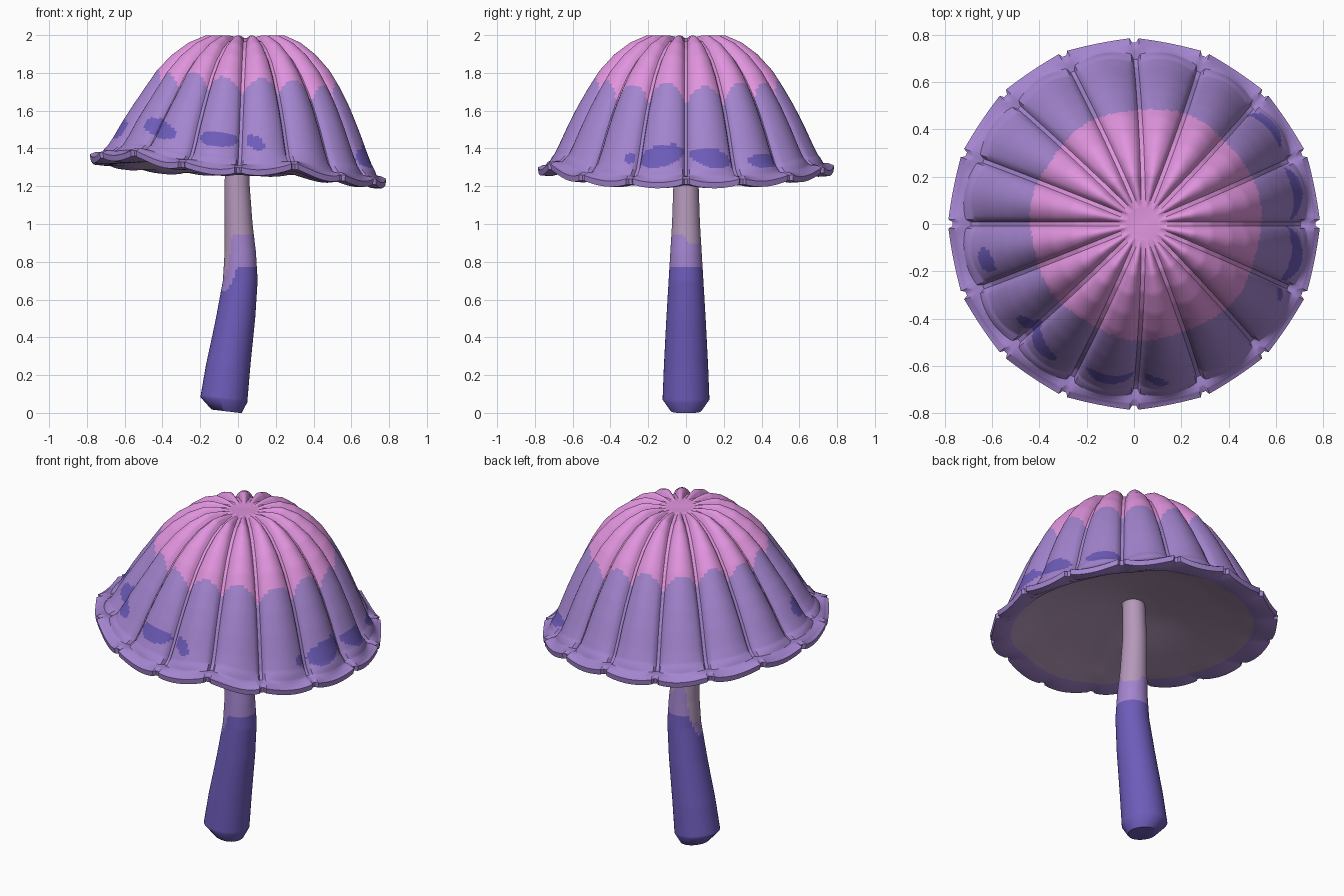
import bpy, bmesh, math
from math import sin, cos, pi, hypot, degrees, atan2

if "Cube" in bpy.data.objects:
    bpy.data.objects.remove(bpy.data.objects["Cube"])


def material(name, rgb):
    m = bpy.data.materials.new(name)
    lin = [c / 12.92 if c < 0.04 else ((c + 0.055) / 1.055) ** 2.4 for c in rgb]
    m.diffuse_color = (*lin, 1)
    m.use_nodes = True
    m.node_tree.nodes["Principled BSDF"].inputs["Base Color"].default_value = m.diffuse_color
    return m


PINK, PURPLE, BLUE, MAUVE = range(4)
MATS = [material("pink", (0.88, 0.58, 0.87)), material("purple", (0.64, 0.52, 0.81)),
        material("blue", (0.43, 0.36, 0.73)), material("pale_mauve", (0.71, 0.60, 0.73))]


def lerp(a, b, t):
    return a + (b - a) * t


def smooth(a, b, x):
    t = max(0, min(1, (x - a) / (b - a)))
    return t * t * (3 - 2 * t)


def table(points, x):
    for p, q in zip(points, points[1:]):
        if x <= q[0]:
            t = (x - p[0]) / (q[0] - p[0])
            return [lerp(a, b, t) for a, b in zip(p[1:], q[1:])]
    return list(points[-1][1:])


def loft(name, rings, colour, angle):
    """Skin a list of vertex rings, cap both ends, colour faces by rule."""
    bm = bmesh.new()
    vr = [[bm.verts.new(p) for p in ring] for ring in rings]
    n = len(vr[0])
    for k, (a, b) in enumerate(zip(vr, vr[1:])):
        for i in range(n):
            j = (i + 1) % n
            f = bm.faces.new((a[i], a[j], b[j], b[i]))
            f.material_index = colour(f.calc_center_median(), k)
    for k, ring in ((0, vr[0]), (len(vr), vr[-1])):
        f = bm.faces.new(ring)
        f.material_index = colour(f.calc_center_median(), k)
    bmesh.ops.recalc_face_normals(bm, faces=bm.faces)
    me = bpy.data.meshes.new(name)
    bm.to_mesh(me)
    bm.free()
    for m in MATS:
        me.materials.append(m)
    ob = bpy.data.objects.new(name, me)
    bpy.context.collection.objects.link(ob)
    bpy.ops.object.select_all(action='DESELECT')
    ob.select_set(True)
    bpy.context.view_layer.objects.active = ob
    bpy.ops.object.shade_smooth_by_angle(angle=math.radians(angle))
    return ob


# ---- cap: ribbed dome with a wavy rim -------------------------------------
SECTORS = 16
STEP = 2 * pi / SECTORS
LOBE = 14
# lowest rim height every 22.5 degrees, counter-clockwise from +x
RIM = [1.19, 1.19, 1.21, 1.25, 1.26, 1.26, 1.28, 1.31,
       1.32, 1.33, 1.34, 1.28, 1.25, 1.27, 1.21, 1.19]
TOP = [(0.07, 1.986), (0.13, 1.987), (0.21, 1.977), (0.29, 1.937), (0.37, 1.870),
       (0.44, 1.787), (0.50, 1.693), (0.55, 1.605), (0.60, 1.505), (0.645, 1.405),
       (0.675, 1.345), (0.71, 1.305), (0.75, 1.298), (0.778, 1.285)]
UNDER = [(0.774, 1.255), (0.72, 1.250), (0.66, 1.265), (0.58, 1.305), (0.45, 1.34),
         (0.28, 1.38), (0.16, 1.405), (0.06, 1.42)]
# blue blotches: angle, height, half angle, half height, slant
SPOTS = [(229, 1.505, 11, .045, -.003), (261, 1.45, 9.5, .04, -.001), (278, 1.43, 4, .037, -.004),
         (349, 1.36, 10, .06, .002), (11, 1.35, 9, .052, -.002), (36, 1.335, 8, .038, 0),
         (334.5, 1.35, 2, .03, 0), (194, 1.50, 5, .05, 0)]


def rim_height(th):
    u = (th / STEP) % SECTORS
    i = int(u)
    return lerp(RIM[i], RIM[(i + 1) % SECTORS], smooth(0, 1, u - i))


def cap_ring(r, z, top):
    a, b = min(0.009 / r, 0.12), min(0.010 / r, 0.05)
    inner = STEP - 2 * (a + b)
    offs = [-a, a] + [a + b + inner * k / LOBE for k in range(LOBE + 1)]
    pts = []
    for s in range(SECTORS):
        for k, o in enumerate(offs):
            th = s * STEP + o
            groove = k < 2
            rr, zz = r, z
            zz += (rim_height(th) - 1.25) * smooth(0.48, 0.76, r)
            lobe = 0 if groove else max(0, sin(pi * (k - 2) / LOBE)) ** 0.8
            if top:
                d = -0.012 if groove else 0.006 + 0.031 * lobe * min(1, r / 0.45)
                d *= min(1, (r - 0.07) / 0.10) * (1 - smooth(0.68, 0.77, r))
                nx = min(1, r / 0.66) * 0.92
                rr += d * nx
                zz += d * math.sqrt(1 - nx * nx)
            edge = smooth(0.64, 0.77, r)
            zz += edge * 0.02 * (1 - lobe) - edge * 0.006
            rr += edge * (-0.010 if groove else 0.007 * (1 - lobe))
            pts.append((rr * cos(th) + 0.04 * (1 - min(1, r / 0.78) ** 2), rr * sin(th), zz))
    return pts


SUB = 7
rings = [cap_ring(*TOP[0], True)]
for p, q in zip(TOP, TOP[1:]):
    for k in range(1, SUB + 1):
        rings.append(cap_ring(lerp(p[0], q[0], k / SUB), lerp(p[1], q[1], k / SUB), True))
top_rows = len(rings)
rings += [cap_ring(r, z, False) for r, z in UNDER]


def cap_colour(c, k):
    if k > top_rows + 1:
        return MAUVE
    th = atan2(c.y, c.x)
    if hypot(c.x - 0.05, c.y) < 0.488 + 0.006 * sin(7 * th) and k < top_rows - 1:
        return PINK
    if k < top_rows - 1:
        for ang, z, ha, hz, slant in SPOTS:
            da = (degrees(th) - ang + 180) % 360 - 180
            if (da / ha) ** 2 + ((c.z - z - slant * da) / hz) ** 2 < 1:
                return BLUE
    return PURPLE


loft("mushroom_cap", rings, cap_colour, 40)

# ---- stem: bent, tapering ---------------------------------------------------
# height, centre x, radius
STEM = [(0.0, -0.06, 0.08), (0.07, -0.075, 0.124), (0.25, -0.052, 0.117), (0.5, -0.013, 0.104),
        (0.7, 0.012, 0.092), (0.85, 0.012, 0.083), (1.0, 0.003, 0.074), (1.2, -0.005, 0.067),
        (1.4, 0.0, 0.062), (1.44, 0.01, 0.064)]
heights = [0, 0.07] + [0.07 + 0.0115 * k for k in range(1, 119)]
stem = []
for z in heights:
    cx, r = table(STEM, z)
    tilt = 0.12 * (1 - smooth(0, 0.5, z))
    stem.append([(cx + r * cos(a), r * sin(a), max(0, z + 0.008 * (z < .05) - tilt * r * cos(a)))
                 for a in (2 * pi * i / 40 for i in range(40))])


def stem_colour(c, k):
    cx, r = table(STEM, c.z)
    th = atan2(c.y, c.x - cx)
    if c.z < 0.775 - 0.13 * smooth(0.45, 0.95, cos(th - 3.5)):
        return BLUE
    top = 0.945 - 0.22 * smooth(0.5, 0.9, cos(th - 3.2)) - 0.05 * smooth(0.6, 0.9, cos(th - 0.7))
    return PURPLE if c.z < top else MAUVE


loft("stem", stem, stem_colour, 50)
